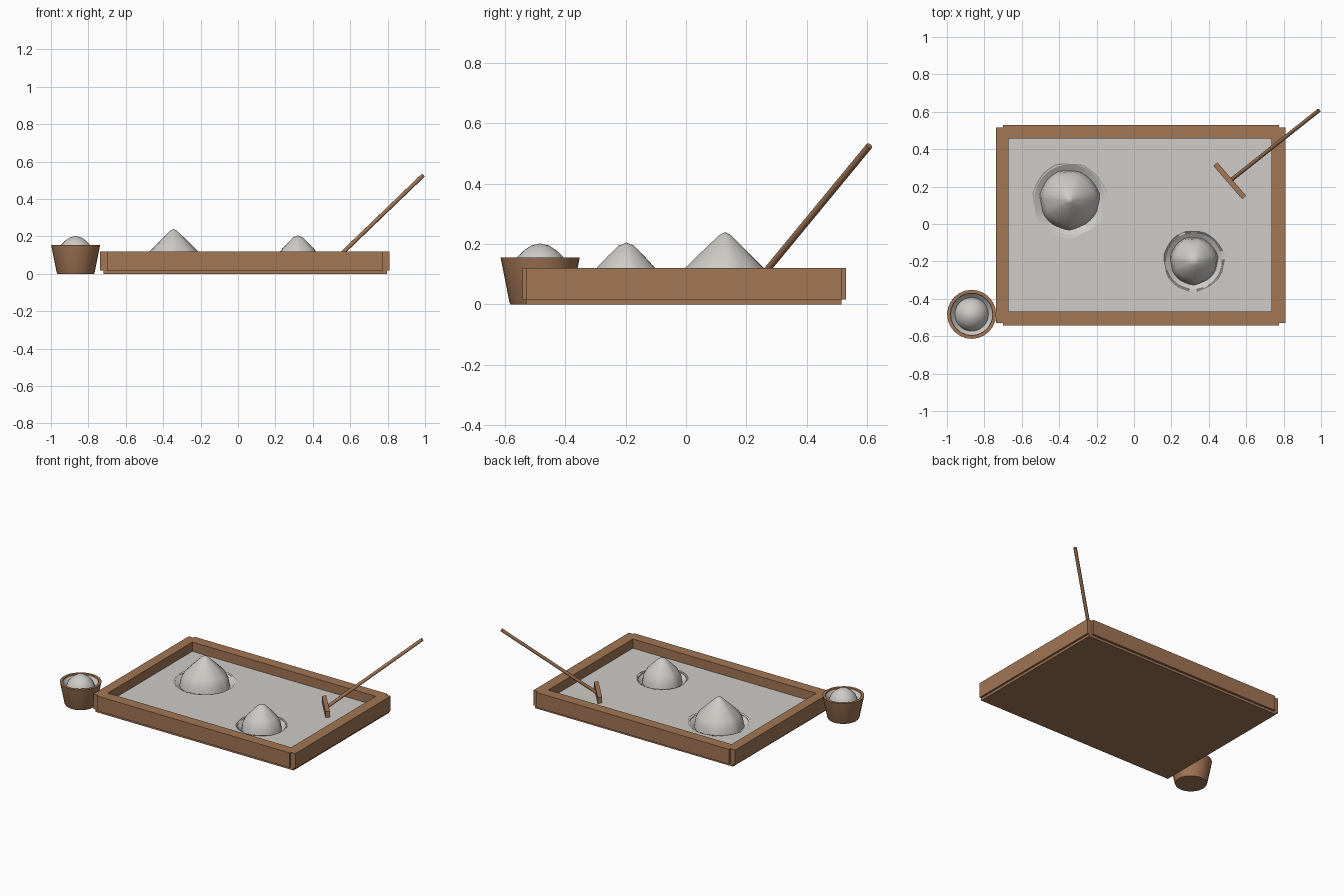
import bpy, bmesh, math
from mathutils import Vector

if "Cube" in bpy.data.objects:
    bpy.data.objects.remove(bpy.data.objects["Cube"])


def material(name, rgb):
    m = bpy.data.materials.new(name)
    m.use_nodes = True
    m.diffuse_color = (*rgb, 1)
    m.node_tree.nodes["Principled BSDF"].inputs["Base Color"].default_value = (*rgb, 1)
    return m


wood = material("brown wood", (0.36, 0.18, 0.09))
sand = material("pale grey sand", (0.62, 0.60, 0.57))


def finish(name, bm, mat, smooth=False):
    bmesh.ops.recalc_face_normals(bm, faces=bm.faces)
    me = bpy.data.meshes.new(name)
    bm.to_mesh(me)
    bm.free()
    ob = bpy.data.objects.new(name, me)
    bpy.context.collection.objects.link(ob)
    me.materials.append(mat)
    if smooth:
        bpy.ops.object.select_all(action="DESELECT")
        ob.select_set(True)
        bpy.context.view_layer.objects.active = ob
        bpy.ops.object.shade_smooth_by_angle(angle=math.radians(50))
    return ob


def box(name, lo, hi, mat):
    lo, hi = Vector(lo), Vector(hi)
    bm = bmesh.new()
    bmesh.ops.create_cube(bm, size=1)
    bmesh.ops.scale(bm, vec=hi - lo, verts=bm.verts)
    bmesh.ops.translate(bm, vec=(lo + hi) / 2, verts=bm.verts)
    return finish(name, bm, mat)


def lathe(name, centre, profile, mat, sides=32, wobble=0.0):
    """Spin (radius, z) points; wobble makes the outline uneven."""
    bm = bmesh.new()
    rings = []
    for r, z in profile:
        if r == 0:
            rings.append([bm.verts.new((*centre, z))] * sides)
            continue
        ring = []
        for i in range(sides):
            a = math.tau * i / sides
            k = r * (1 + wobble * (math.sin(3 * a + 1) + math.sin(7 * a) + 0.6 * math.sin(11 * a)) / 2)
            ring.append(bm.verts.new((centre[0] + k * math.cos(a), centre[1] + k * math.sin(a), z)))
        rings.append(ring)
    for low, high in zip(rings, rings[1:]):
        for i in range(sides):
            j = (i + 1) % sides
            bm.faces.new(list(dict.fromkeys((low[i], low[j], high[j], high[i]))))
    return finish(name, bm, mat, True)


# Tray: base board and four rails, the long rails a little proud at the corners
box("tray_base", (-0.72, -0.53, 0), (0.797, 0.515, 0.03), wood)
box("front_rail", (-0.70, -0.542, 0.017), (0.775, -0.468, 0.12), wood)
box("back_rail", (-0.70, 0.457, 0.017), (0.775, 0.53, 0.12), wood)
box("right_rail", (-0.738, -0.53, 0.017), (-0.67, 0.515, 0.12), wood)
box("left_rail", (0.735, -0.53, 0.017), (0.81, 0.515, 0.12), wood)

# Sand bed with a hollow dug for each mound
bed = box("sand_bed", (-0.68, -0.48, 0.022), (0.745, 0.467, 0.056), sand)
big, small = (-0.345, 0.13), (0.32, -0.197)
for label, c, r in (("large", big, 0.188), ("small", small, 0.152)):
    bm = bmesh.new()
    bmesh.ops.create_cone(bm, cap_ends=True, segments=32, radius1=r, radius2=r, depth=0.06)
    bmesh.ops.translate(bm, vec=(*c, 0.06), verts=bm.verts)
    cutter = finish(label + "_hollow_cutter", bm, sand)
    cutter.hide_render = True
    cutter.hide_set(True)
    mod = bed.modifiers.new(label + "_hollow", "BOOLEAN")
    mod.object = cutter
    mod.solver = "EXACT"

# Mounds: a rounded cone running down into a ring-shaped dip with an uneven lip
lathe("large_mound", big, [(0, 0.24), (0.02, 0.229), (0.07, 0.18), (0.13, 0.12),
      (0.15, 0.08), (0.158, 0.035), (0.198, 0.06)], sand, wobble=0.03)
lathe("small_mound", small, [(0, 0.205), (0.025, 0.195), (0.06, 0.16), (0.097, 0.12),
      (0.119, 0.08), (0.126, 0.035), (0.161, 0.06)], sand, wobble=0.03)

# Bucket with a thick rim, filled with sand
pail = (-0.868, -0.483)
lathe("bucket", pail, [(0, 0), (0.098, 0), (0.102, 0.008), (0.131, 0.155), (0.113, 0.155),
      (0.102, 0.09), (0, 0.09)], wood, sides=24)
lathe("bucket_sand", pail, [(0, 0.202), (0.03, 0.195), (0.055, 0.178), (0.078, 0.155),
      (0.09, 0.12), (0.112, 0.146)], sand, sides=24)

# Rake: long handle and a crosswise head
start, end = Vector((0.515, 0.232, 0.07)), Vector((0.988, 0.607, 0.525))
bm = bmesh.new()
bmesh.ops.create_cone(bm, cap_ends=True, segments=10, radius1=0.011, radius2=0.011,
                      depth=(end - start).length)
bmesh.ops.rotate(bm, matrix=(end - start).to_track_quat("Z", "Y").to_matrix(), verts=bm.verts)
bmesh.ops.translate(bm, vec=(start + end) / 2, verts=bm.verts)
finish("rake_handle", bm, wood, True)

head = box("rake_head", (-0.118, -0.014, -0.02), (0.118, 0.014, 0.02), wood)
head.location = (0.512, 0.231, 0.076)
head.rotation_euler.z = math.atan2(-0.18, 0.155)
